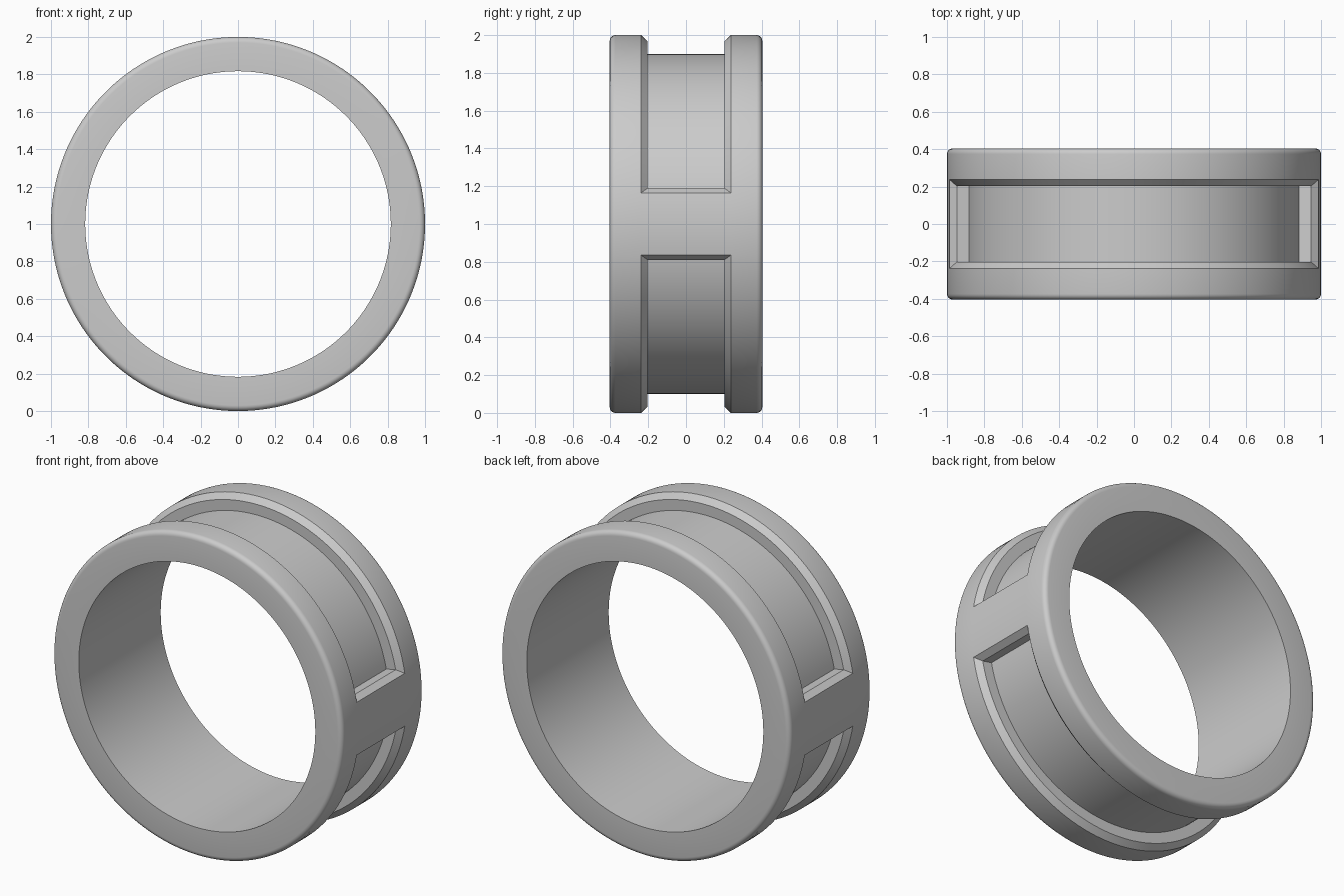
import bpy, bmesh
from math import sin, cos, pi, asin, radians

if "Cube" in bpy.data.objects:
    bpy.data.objects.remove(bpy.data.objects["Cube"], do_unlink=True)

OUTER, INNER, FLOOR = 1.0, 0.817, 0.90
HALF_WIDTH, FILLET = 0.404, 0.03
GROOVE, CHAMFER = 0.203, 0.034
RIM = GROOVE + CHAMFER
LIP = OUTER - CHAMFER
EDGE = asin(0.165)            # bridge top edge angle
WALL = asin(0.19 / LIP)       # bridge wall angle


def section(kind):
    """Half cross-section as (y, radius), from inner edge to groove floor."""
    half = [(HALF_WIDTH, INNER)]
    for i in range(6):
        a = i / 5 * pi / 2
        half.append((HALF_WIDTH - FILLET * (1 - cos(a)),
                     OUTER - FILLET * (1 - sin(a))))
    half.append((RIM, OUTER))
    if kind == "solid":
        half += [(RIM, OUTER)] * 2
    elif kind == "chamfer":
        half += [(GROOVE, LIP)] * 2
    else:
        half += [(GROOVE, LIP), (GROOVE, FLOOR)]
    return [(-y, r) for y, r in half] + [(y, r) for y, r in reversed(half)]


def steps(start, end, count):
    return [start + (end - start) * i / count for i in range(count + 1)]


# Stations around the ring: a bridge, then a chamfered groove, on each half
stations = []
for turn in (0, pi):
    stations += [(turn + a, "solid") for a in steps(-EDGE, EDGE, 8)]
    stations.append((turn + WALL, "chamfer"))
    stations += [(turn + a, "open") for a in steps(WALL, pi - WALL, 64)]
    stations.append((turn + pi - WALL, "chamfer"))

# Loft the sections into a closed ring
bm = bmesh.new()
loops = [[bm.verts.new((r * cos(a), y, OUTER + r * sin(a)))
          for y, r in section(kind)] for a, kind in stations]
for i, loop in enumerate(loops):
    after = loops[(i + 1) % len(loops)]
    for j in range(len(loop)):
        k = (j + 1) % len(loop)
        bm.faces.new((loop[j], loop[k], after[k], after[j]))
bmesh.ops.remove_doubles(bm, verts=bm.verts, dist=0.0001)
bmesh.ops.dissolve_degenerate(bm, edges=bm.edges, dist=0.0001)
bmesh.ops.recalc_face_normals(bm, faces=bm.faces)

mesh = bpy.data.meshes.new("grooved_ring")
bm.to_mesh(mesh)
bm.free()
ring = bpy.data.objects.new("grooved_ring", mesh)
bpy.context.collection.objects.link(ring)

# Plain grey material
grey = bpy.data.materials.new("light_grey")
grey.use_nodes = True
colour = (0.6, 0.6, 0.6, 1)
grey.diffuse_color = colour
grey.node_tree.nodes["Principled BSDF"].inputs["Base Color"].default_value = colour
mesh.materials.append(grey)

bpy.context.view_layer.objects.active = ring
ring.select_set(True)
bpy.ops.object.shade_smooth_by_angle(angle=radians(30))
